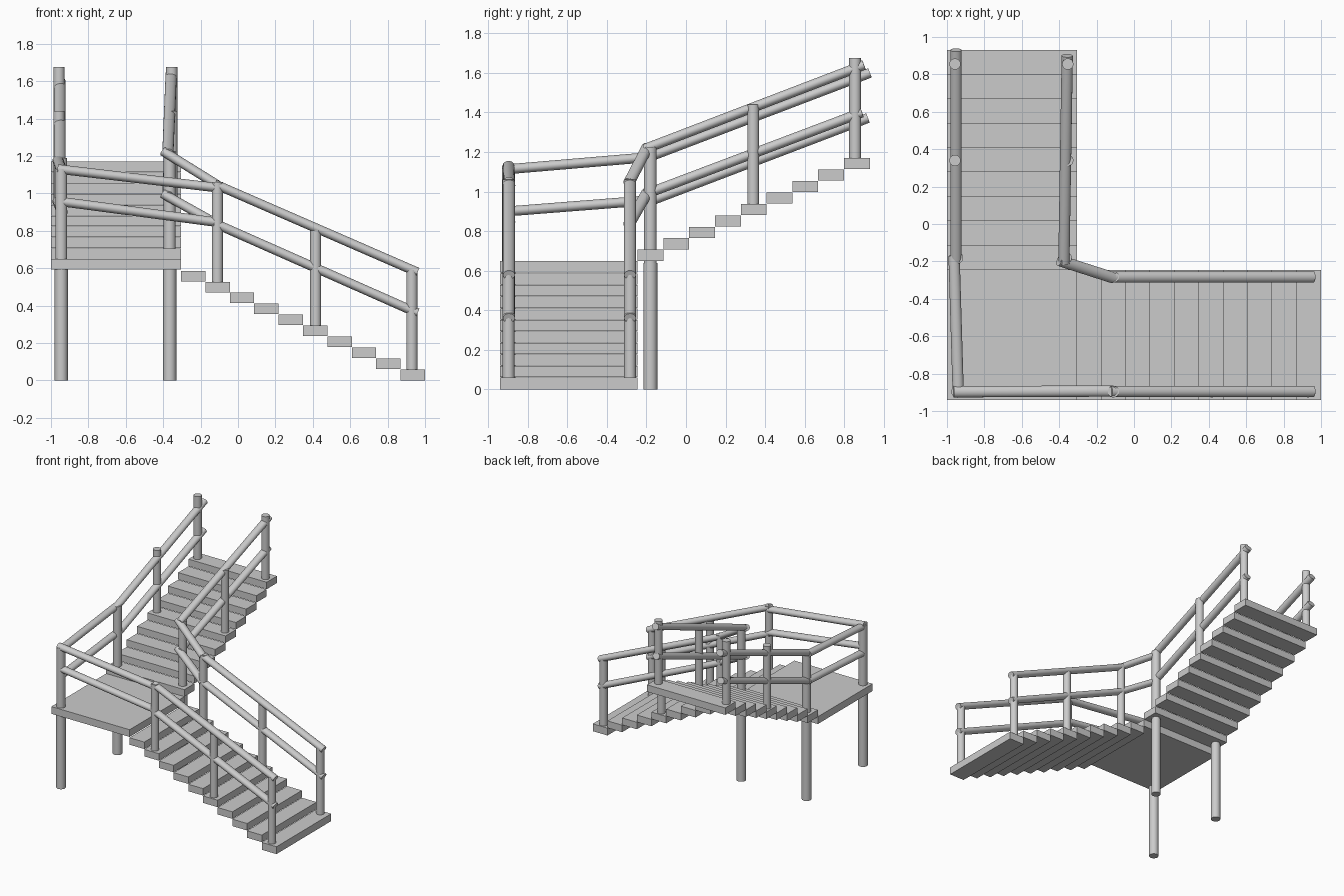
import bpy, bmesh
from mathutils import Vector, Matrix

if "Cube" in bpy.data.objects:
    bpy.data.objects.remove(bpy.data.objects["Cube"])


def finish(name, bm, smooth=False):
    mesh = bpy.data.meshes.new(name)
    bm.to_mesh(mesh)
    bm.free()
    ob = bpy.data.objects.new(name, mesh)
    bpy.context.collection.objects.link(ob)
    if smooth:
        bpy.context.view_layer.objects.active = ob
        ob.select_set(True)
        bpy.ops.object.shade_smooth_by_angle()
        ob.select_set(False)
    return ob


def slab(name, lo, hi):
    lo, hi = Vector(lo), Vector(hi)
    bm = bmesh.new()
    m = Matrix.Translation((lo + hi) / 2) @ Matrix.Diagonal((*(hi - lo), 1))
    bmesh.ops.create_cube(bm, size=1, matrix=m)
    finish(name, bm)


def bar(name, a, b, rx, ry):
    """Round bar from a to b; rx is the sideways radius, ry the other one."""
    a, b = Vector(a), Vector(b)
    d = (b - a).normalized()
    side = d.cross((0, 0, 1)) if abs(d.z) < 0.99 else Vector((1, 0, 0))
    side.normalize()
    up = d.cross(side)
    rot = Matrix((side, up, d)).transposed().to_4x4()
    m = Matrix.Translation((a + b) / 2) @ rot @ Matrix.Diagonal((rx, ry, 1, 1))
    bm = bmesh.new()
    bmesh.ops.create_cone(bm, cap_ends=True, segments=32, radius1=1, radius2=1,
                          depth=(b - a).length, matrix=m)
    bmesh.ops.recalc_face_normals(bm, faces=bm.faces)
    finish(name, bm, True)


def post(name, x, y, z0, z1, r=0.03):
    bar(name, (x, y, z0), (x, y, z1), r, r)


def rail(name, a, b):
    bar(name, a, b, 0.030, 0.025)


RUN, RISE, THICK = 0.1305, 0.0585, 0.056
X0, X1, Y0, Y1 = -1.0, -0.305, -0.94, -0.245

# lower flight, climbing towards -x
for i in range(10):
    z = 0.003 + i * RISE if i else 0.0
    slab(f"lower_step_{i + 1}", (1 - (i + 1) * RUN, Y0, z),
         (1 - i * RUN, Y1, 0.003 + i * RISE + THICK))

# landing
slab("landing", (X0, Y0, 0.592), (X1, Y1, 0.65))

# upper flight, climbing towards +y
for i in range(9):
    z = 0.65 + i * 0.058
    slab(f"upper_step_{i + 1}", (X0, Y1 + i * RUN, z),
         (X1, Y1 + (i + 1) * RUN, z + THICK))

# landing legs and the posts that continue above them
for name, x, y, top in (("front_left", -0.945, -0.897, 1.13),
                        ("back_left", -0.945, -0.18, 1.19),
                        ("inner_corner", -0.365, -0.18, 1.225)):
    post(name + "_leg", x, y, 0, 0.64, 0.035)
    post(name + "_post", x, y, 0.62, top, 0.032)

# posts of the lower flight
for side, y in (("outer", -0.897), ("inner", -0.283)):
    for i, (x, z0, z1) in enumerate(((-0.11, 0.51, 1.06), (0.415, 0.28, 0.80), (0.93, 0.04, 0.59))):
        post(f"lower_{side}_post_{i + 1}", x, y, z0, z1)

# posts of the upper flight
for side, x in (("outer", -0.957), ("inner", -0.354)):
    for i, (y, z0, z1) in enumerate(((0.34, 0.91, 1.44), (0.855, 1.15, 1.675))):
        post(f"upper_{side}_post_{i + 1}", x, y, z0, z1)

# sloping rails of the lower flight
for side, y in (("outer", -0.895), ("inner", -0.283)):
    rail(f"lower_{side}_top_rail", (-0.125, y, 1.05), (0.96, y, 0.578))
    rail(f"lower_{side}_mid_rail", (-0.125, y, 0.84), (0.96, y, 0.36))

# rails around the landing
rail("front_top_rail", (-0.965, -0.897, 1.13), (-0.11, -0.893, 1.03))
rail("front_mid_rail", (-0.955, -0.897, 0.957), (-0.11, -0.893, 0.845))
rail("left_top_rail", (-0.94, -0.90, 1.113), (-0.962, -0.17, 1.175))
rail("left_mid_rail", (-0.94, -0.90, 0.90), (-0.962, -0.17, 0.957))
rail("inner_top_link", (-0.11, -0.288, 1.045), (-0.40, -0.195, 1.225))
rail("inner_mid_link", (-0.11, -0.288, 0.835), (-0.40, -0.195, 0.997))

# sloping rails of the upper flight
rail("upper_outer_top_rail", (-0.952, -0.20, 1.17), (-0.952, 0.93, 1.60))
rail("upper_outer_mid_rail", (-0.952, -0.20, 0.945), (-0.952, 0.92, 1.372))
rail("upper_inner_top_rail", (-0.375, -0.21, 1.215), (-0.357, 0.90, 1.64))
rail("upper_inner_mid_rail", (-0.375, -0.21, 0.985), (-0.357, 0.89, 1.40))
